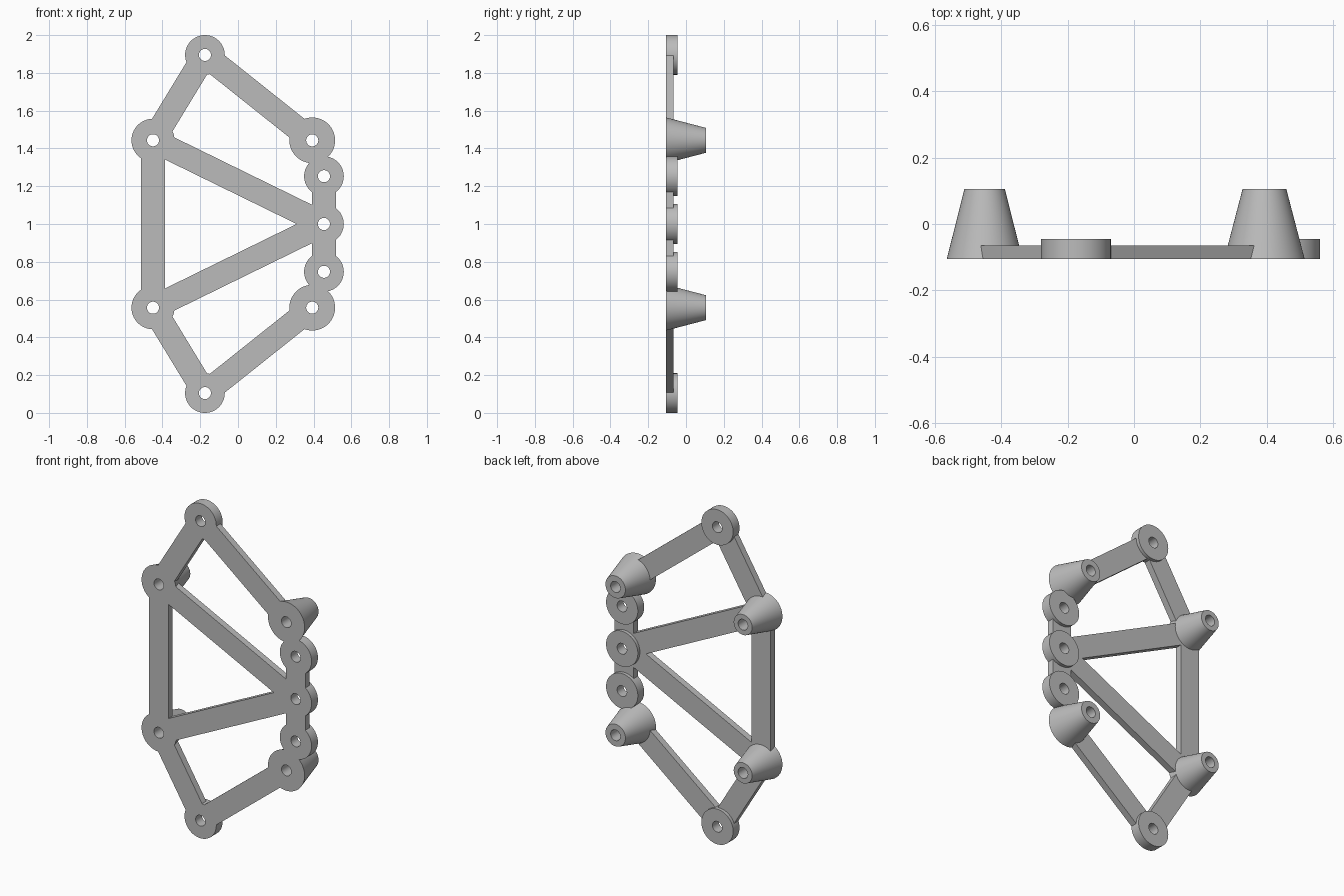
import bpy, bmesh, math
from mathutils import Vector

if "Cube" in bpy.data.objects:
    bpy.data.objects.remove(bpy.data.objects["Cube"])

FRONT, BACK = -0.105, 0.105
HOLE, HALF_W = 0.032, 0.0635
SEG = 64

grey = bpy.data.materials.new("plain grey")
grey.diffuse_color = (0.5, 0.5, 0.5, 1)
grey.use_nodes = True
grey.node_tree.nodes["Principled BSDF"].inputs["Base Color"].default_value = grey.diffuse_color


def finish(name, bm, smooth=False):
    bmesh.ops.recalc_face_normals(bm, faces=bm.faces)
    mesh = bpy.data.meshes.new(name)
    bm.to_mesh(mesh)
    bm.free()
    mesh.materials.append(grey)
    ob = bpy.data.objects.new(name, mesh)
    bpy.context.collection.objects.link(ob)
    if smooth:
        bpy.ops.object.select_all(action='DESELECT')
        ob.select_set(True)
        bpy.context.view_layer.objects.active = ob
        bpy.ops.object.shade_smooth_by_angle(angle=math.radians(30))


def bored_boss(name, pos, r_front, r_back, y_back):
    """Round boss along y with a through hole, lathed from a four point profile."""
    bm = bmesh.new()
    profile = [(HOLE, FRONT), (r_front, FRONT), (r_back, y_back), (HOLE, y_back)]
    rings = []
    for r, y in profile:
        rings.append([bm.verts.new((pos[0] + r * math.cos(2 * math.pi * i / SEG), y,
                                    pos[1] + r * math.sin(2 * math.pi * i / SEG)))
                      for i in range(SEG)])
    for k in range(4):
        a, b = rings[k], rings[(k + 1) % 4]
        for i in range(SEG):
            j = (i + 1) % SEG
            bm.faces.new((a[i], a[j], b[j], b[i]))
    finish(name, bm, True)


def bar(name, p, q):
    """Flat bar between two bosses, ending inside them but clear of the holes."""
    p, q = Vector(p), Vector(q)
    d = (q - p).normalized()
    n = Vector((-d.y, d.x)) * HALF_W
    p, q = p + d * 0.045, q - d * 0.045
    bm = bmesh.new()
    face = bm.faces.new([bm.verts.new((c.x, FRONT, c.y))
                         for c in (p + n, q + n, q - n, p - n)])
    ext = bmesh.ops.extrude_face_region(bm, geom=[face])
    moved = [v for v in ext["geom"] if isinstance(v, bmesh.types.BMVert)]
    bmesh.ops.translate(bm, verts=moved, vec=(0, 0.04, 0))
    finish(name, bm)


# Centre boss on the mirror line
centre = (0.455, 1.0)
bored_boss("centre_boss", centre, 0.105, 0.105, -0.045)

# Upper and lower halves mirrored about z = 1
ends = {}
for half, s in (("upper", 1), ("lower", -1)):
    tip = (-0.175, 1 + s * 0.895)
    left = (-0.45, 1 + s * 0.443)
    right = (0.393, 1 + s * 0.443)
    side = (0.455, 1 + s * 0.253)
    ends[half] = left

    # bosses and tapered standoffs
    bored_boss(half + "_tip_boss", tip, 0.105, 0.105, -0.045)
    bored_boss(half + "_side_boss", side, 0.105, 0.105, -0.045)
    bored_boss(half + "_left_standoff", left, 0.114, 0.061, BACK)
    bored_boss(half + "_right_standoff", right, 0.121, 0.066, BACK)

    # linking bars
    bar(half + "_left_slope_bar", left, tip)
    bar(half + "_right_slope_bar", tip, right)
    bar(half + "_diagonal_bar", left, centre)
    bar(half + "_side_bar", centre, side)

# Long upright on the left
bar("left_upright_bar", ends["lower"], ends["upper"])
